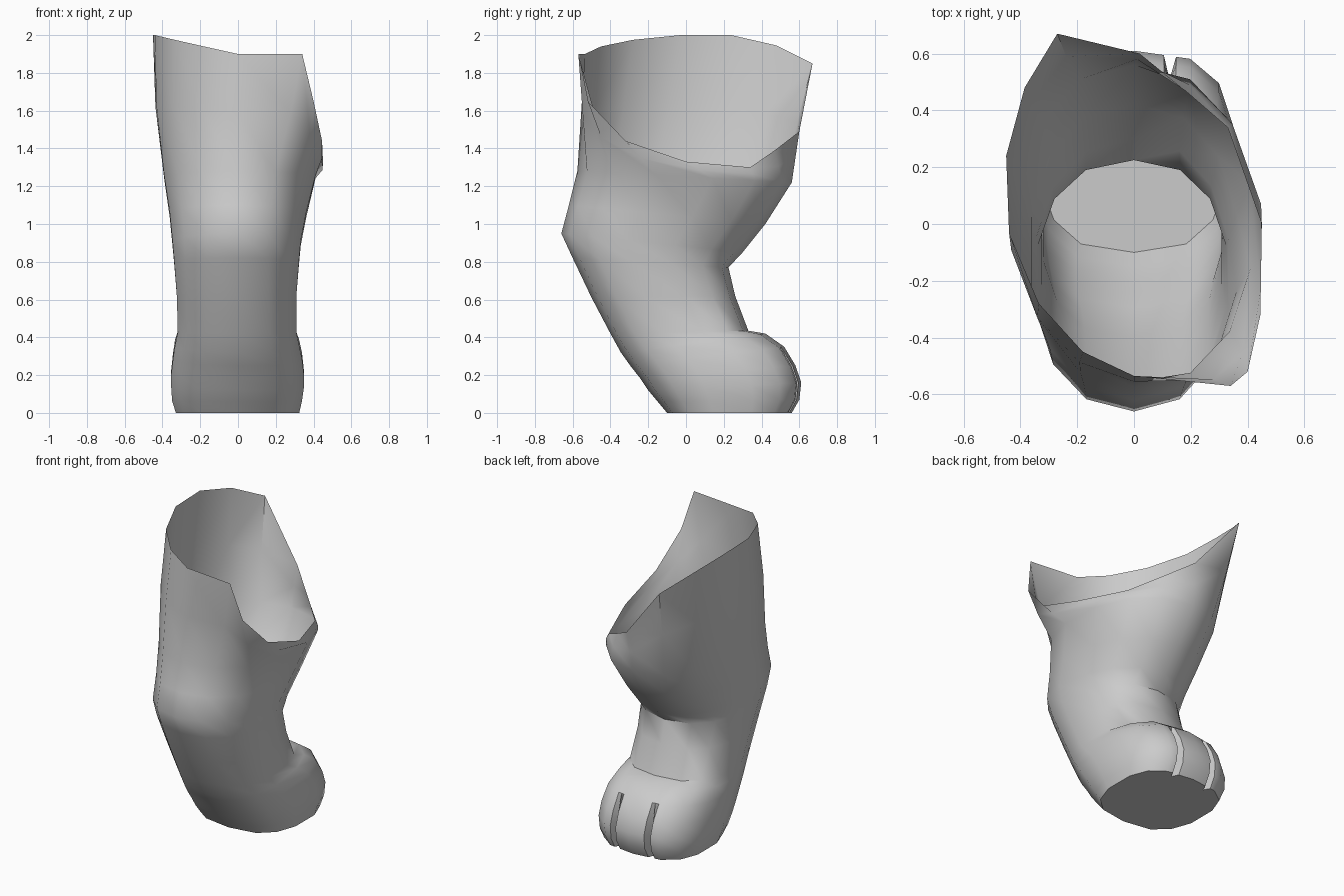
import bpy, bmesh, math
from mathutils import Vector

cube = bpy.data.objects.get("Cube")
if cube:
    bpy.data.objects.remove(cube, do_unlink=True)

SIDES = 14

# Slanted open rim, from the front round through +x
rim = [Vector(p) for p in (
    (0, -.535, 1.9), (.34, -.57, 1.9), (.4, -.52, 1.65), (.445, -.32, 1.44),
    (.45, 0, 1.33), (.33, .34, 1.3), (.18, .47, 1.39), (.02, .6, 1.49),
    (-.27, .67, 1.85), (-.385, .48, 1.945), (-.45, .24, 2), (-.44, -.03, 2),
    (-.335, -.28, 1.975), (-.18, -.45, 1.94))]

# Rings: front y, front z, back y, back z, width to -x, width to +x, squareness
sections = [
    (-.575, 1.28, .56, 1.22, .4, .42, .9),
    (-.62, 1.1, .42, 1.0, .37, .37, .9),
    (-.66, .95, .3, .85, .355, .34, .9),
    (-.6, .82, .225, .77, .345, .33, .85),
    (-.5, .61, .26, .62, .33, .315, .8),
    (-.4, .42, .33, .435, .325, .315, .75),
    (-.345, .32, .42, .42, .34, .33, .75),
    (-.295, .25, .52, .35, .35, .345, .7),
    (-.24, .18, .58, .25, .36, .355, .7),
    (-.2, .12, .61, .16, .36, .355, .7),
    (-.15, .06, .6, .07, .355, .345, .7),
    (-.1, 0, .56, 0, .335, .33, .7)]


def power(v, e):
    return math.copysign(abs(v) ** e, v)


def ring(fy, fz, by, bz, left, right, e):
    points = []
    for i in range(SIDES):
        a = math.tau * i / SIDES
        s, c = power(math.sin(a), e), power(math.cos(a), e if math.cos(a) < 0 else .9)
        t = (1 - c) / 2
        points.append(Vector((s * (right if s > 0 else left),
                              fy + (by - fy) * t, fz + (bz - fz) * t)))
    return points


rings = [ring(*s) for s in sections]

# Slight swell of the thigh between rim and first ring
swell = [a.lerp(b, .5) for a, b in zip(rim, rings[0])]
for p in swell:
    p.x *= 1.04
rings = [rim, swell] + rings

# Skin the rings and close the sole
bm = bmesh.new()
loops = [[bm.verts.new(p) for p in r] for r in rings]
for upper, lower in zip(loops, loops[1:]):
    for i in range(SIDES):
        j = (i + 1) % SIDES
        bm.faces.new((upper[i], lower[i], lower[j], upper[j]))
bm.faces.new(loops[-1])

# Two creases divide the front of the foot into three toes
for side in (-1, 1):
    for x in (.105, .125, .148):
        faces = [f for f in bm.faces
                 if f.calc_center_median().y > .25 and f.calc_center_median().z < .42
                 and f.normal.z > -2 and len(f.verts) < SIDES]
        geom = set(faces)
        for f in faces:
            geom.update(f.edges)
            geom.update(f.verts)
        bmesh.ops.bisect_plane(bm, geom=list(geom), dist=.0005,
                               plane_co=(side * x, 0, 0), plane_no=(1, 0, 0))
for v in bm.verts:
    if abs(abs(v.co.x) - .125) < .002 and v.co.y > .35 and v.co.z < .38:
        v.co.y -= .085 * max(0, 1 - ((v.co.z - .14) / .2) ** 2)
bmesh.ops.recalc_face_normals(bm, faces=bm.faces)

mesh = bpy.data.meshes.new("leg_and_foot")
bm.to_mesh(mesh)
bm.free()
leg = bpy.data.objects.new("leg_and_foot", mesh)
bpy.context.collection.objects.link(leg)

# Single plain grey
grey = bpy.data.materials.new("plain_grey")
grey.use_nodes = True
colour = (.6, .6, .6, 1)
grey.diffuse_color = colour
grey.node_tree.nodes["Principled BSDF"].inputs["Base Color"].default_value = colour
mesh.materials.append(grey)

bpy.context.view_layer.objects.active = leg
leg.select_set(True)
bpy.ops.object.shade_smooth_by_angle(angle=math.radians(50))
